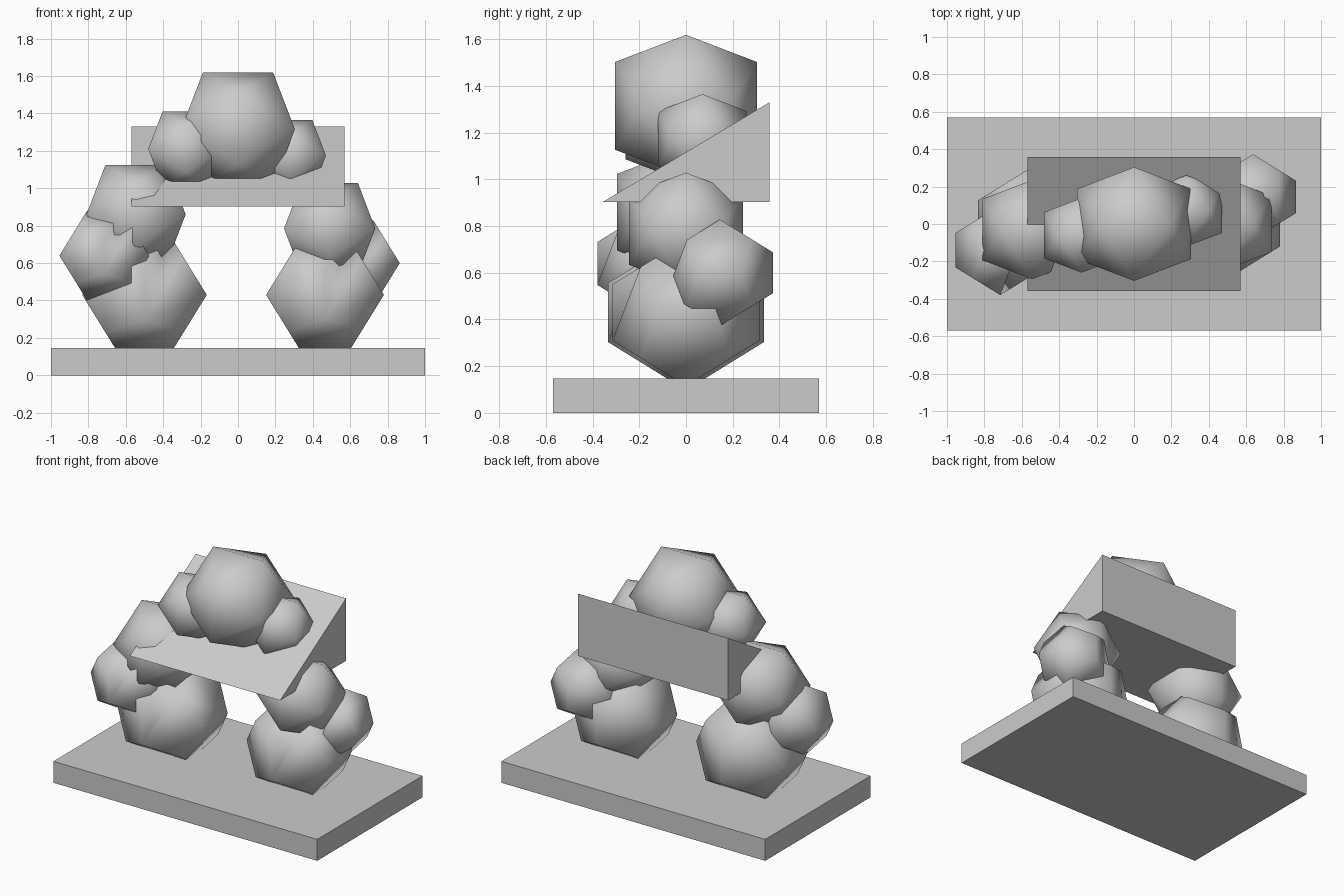
import bpy
import bmesh
from mathutils import Vector

cube = bpy.data.objects.get("Cube")
if cube:
    bpy.data.objects.remove(cube, do_unlink=True)

PHI = (1 + 5 ** 0.5) / 2
INV = 1 / PHI
SIGNS = (-1, 1)

stone = bpy.data.materials.new("stone_grey")
stone.use_nodes = True
stone.diffuse_color = (0.6, 0.6, 0.6, 1)
stone.node_tree.nodes["Principled BSDF"].inputs["Base Color"].default_value = (0.6, 0.6, 0.6, 1)


def add_object(name, bm, location, smooth):
    bmesh.ops.recalc_face_normals(bm, faces=bm.faces[:])
    for face in bm.faces:
        face.smooth = smooth
    mesh = bpy.data.meshes.new(name)
    bm.to_mesh(mesh)
    bm.free()
    mesh.materials.append(stone)
    obj = bpy.data.objects.new(name, mesh)
    obj.location = location
    bpy.context.collection.objects.link(obj)


def hull(points):
    bm = bmesh.new()
    for p in points:
        bm.verts.new(p)
    bmesh.ops.convex_hull(bm, input=bm.verts[:])
    bmesh.ops.dissolve_limit(bm, angle_limit=0.02, verts=bm.verts[:], edges=bm.edges[:])
    return bm


def round_rock(name, location, extent):
    """Twenty-sided rock; extent is its half width."""
    s = extent / PHI
    points = []
    for a in SIGNS:
        for b in SIGNS:
            points += [(a * s, 0, b * extent), (0, a * extent, b * s), (a * extent, b * s, 0)]
    add_object(name, hull(points), location, True)


def chipped_rock(name, location, extent):
    """Twelve-sided rock with a notch cut into its front upper corner."""
    s = extent / PHI
    points = [(a, b, c) for a in SIGNS for b in SIGNS for c in SIGNS]
    for a in SIGNS:
        for b in SIGNS:
            points += [(a * INV, 0, b * PHI), (0, a * PHI, b * INV), (a * PHI, b * INV, 0)]
    bm = hull([Vector(p) * s for p in points])

    def vert(*p):
        return min(bm.verts, key=lambda v: (v.co - Vector(p) * s).length)

    upper, lower = vert(0, -PHI, INV), vert(0, -PHI, -INV)
    corner, top = vert(1, -1, 1), vert(INV, 0, PHI)
    # Trim the two faces that share the notched edge, then line the notch
    for face in [f for f in bm.faces if upper in f.verts and corner in f.verts]:
        drop = corner if top in face.verts else upper
        kept = [v for v in face.verts if v is not drop]
        bm.faces.remove(face)
        bm.faces.new(kept)
    bm.faces.new((upper, lower, top))
    bm.faces.new((lower, corner, top))
    add_object(name, bm, location, True)


# Ground slab
slab = [(x, y * 0.57, z) for x in SIGNS for y in SIGNS for z in (0, 0.147)]
add_object("base_slab", hull(slab), (0, 0, 0), False)

# Sloped block bridging the two piles
wedge = []
for x in (-0.57, 0.57):
    wedge += [(x, -0.357, 0.903), (x, 0.357, 0.903), (x, 0.357, 1.33)]
add_object("bridge_wedge", hull(wedge), (0, 0, 0), False)

# Rounded rocks of the arch
round_rock("crown_rock", (0, 0, 1.315), 0.304)
round_rock("right_crown_rock", (-0.28, -0.06, 1.21), 0.2)
round_rock("left_crown_rock", (0.28, 0.07, 1.175), 0.19)
round_rock("right_shoulder_rock", (-0.545, -0.03, 0.86), 0.265)
round_rock("left_shoulder_rock", (0.49, 0, 0.785), 0.244)

# Chipped rocks at the feet and outer sides
chipped_rock("right_foot_rock", (-0.5, 0, 0.43), 0.333)
chipped_rock("left_foot_rock", (0.465, 0, 0.43), 0.315)
chipped_rock("right_outer_rock", (-0.715, -0.14, 0.64), 0.24)
chipped_rock("left_outer_rock", (0.637, 0.145, 0.6), 0.228)
